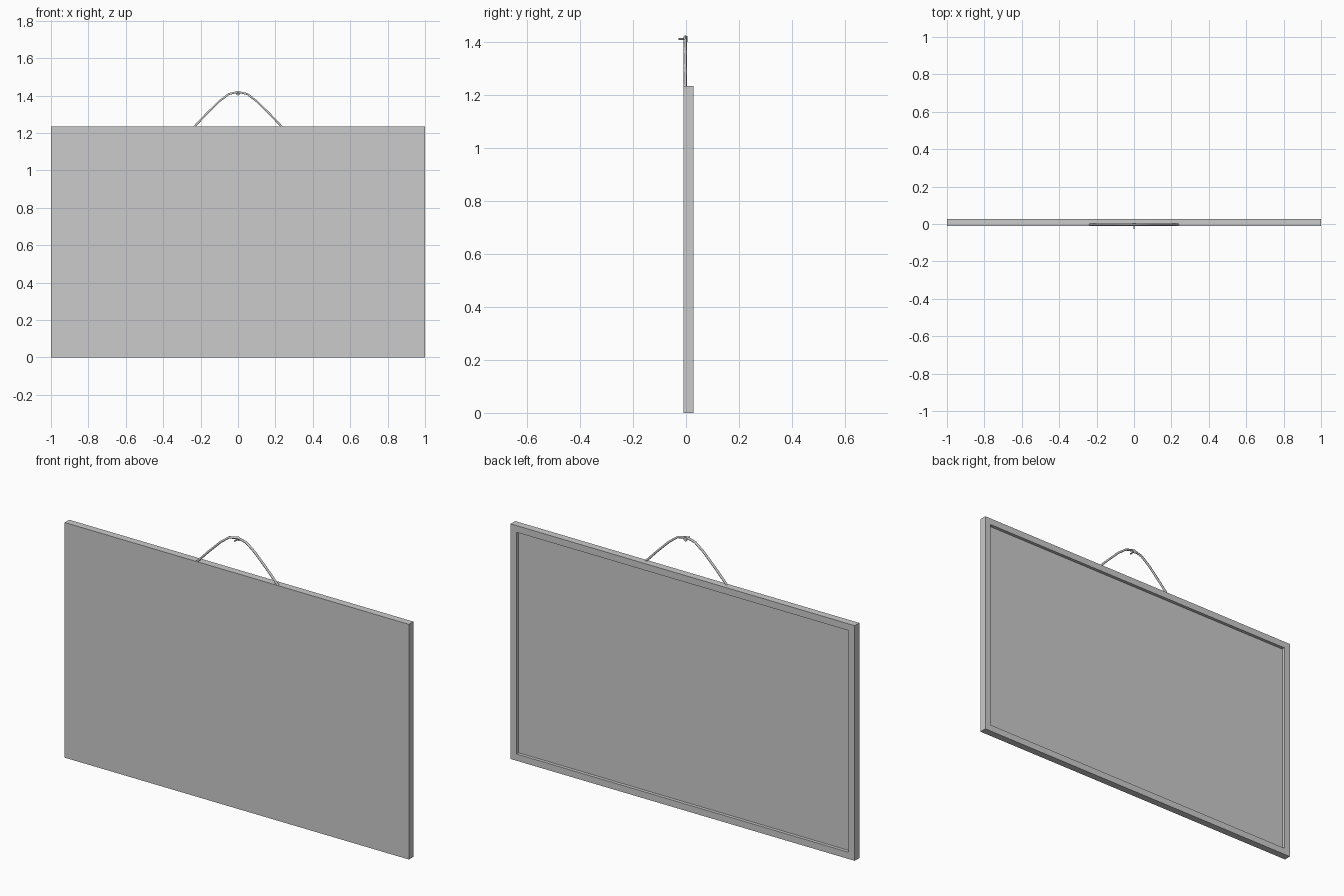
import bpy, bmesh, math
from mathutils import Matrix

if "Cube" in bpy.data.objects:
    bpy.data.objects.remove(bpy.data.objects["Cube"])

W, H = 2.0, 1.235            # board size
Y0, Y1 = -0.01, 0.028        # flat side, framed side
RIM, DEPTH = 0.05, 0.017     # frame border and recess


def link(name, bm):
    mesh = bpy.data.meshes.new(name)
    bm.to_mesh(mesh)
    bm.free()
    obj = bpy.data.objects.new(name, mesh)
    bpy.context.collection.objects.link(obj)
    return obj


# framed board: box with an inset, recessed picture on the +y side
bm = bmesh.new()
bmesh.ops.create_cube(bm, size=1.0)
bmesh.ops.scale(bm, vec=(W, Y1 - Y0, H), verts=bm.verts)
bmesh.ops.translate(bm, vec=(0, (Y0 + Y1) / 2, H / 2), verts=bm.verts)
bm.normal_update()
back = [f for f in bm.faces if f.normal.y > 0.9]
bmesh.ops.inset_region(bm, faces=back, thickness=RIM)
bmesh.ops.inset_region(bm, faces=back, thickness=0.0001, depth=-DEPTH)
link("framed_board", bm)

# hanging cord: arch of straight segments, mirrored about x = 0
half = [(0.245, 1.222), (0.17, 1.301), (0.10, 1.370), (0.05, 1.408)]
path = [(-x, z) for x, z in half] + [(0, 1.420)] + half[::-1]
curve = bpy.data.curves.new("hanging_cord", 'CURVE')
curve.dimensions = '3D'
curve.bevel_depth = 0.006
curve.bevel_resolution = 1
curve.use_fill_caps = True
spline = curve.splines.new('POLY')
spline.points.add(len(path) - 1)
for p, (x, z) in zip(spline.points, path):
    p.co = (x, -0.003, z, 1)
cord = bpy.data.objects.new("hanging_cord", curve)
bpy.context.collection.objects.link(cord)

# nail: thin shaft pointing to -y with a flat head behind the cord
bm = bmesh.new()
for r, ya, yb in ((0.004, -0.028, 0.003), (0.011, 0.002, 0.005)):
    bmesh.ops.create_cone(
        bm, cap_ends=True, segments=10, radius1=r, radius2=r, depth=yb - ya,
        matrix=Matrix.Translation((0, (ya + yb) / 2, 1.412))
        @ Matrix.Rotation(math.pi / 2, 4, 'X'))
link("nail", bm)
